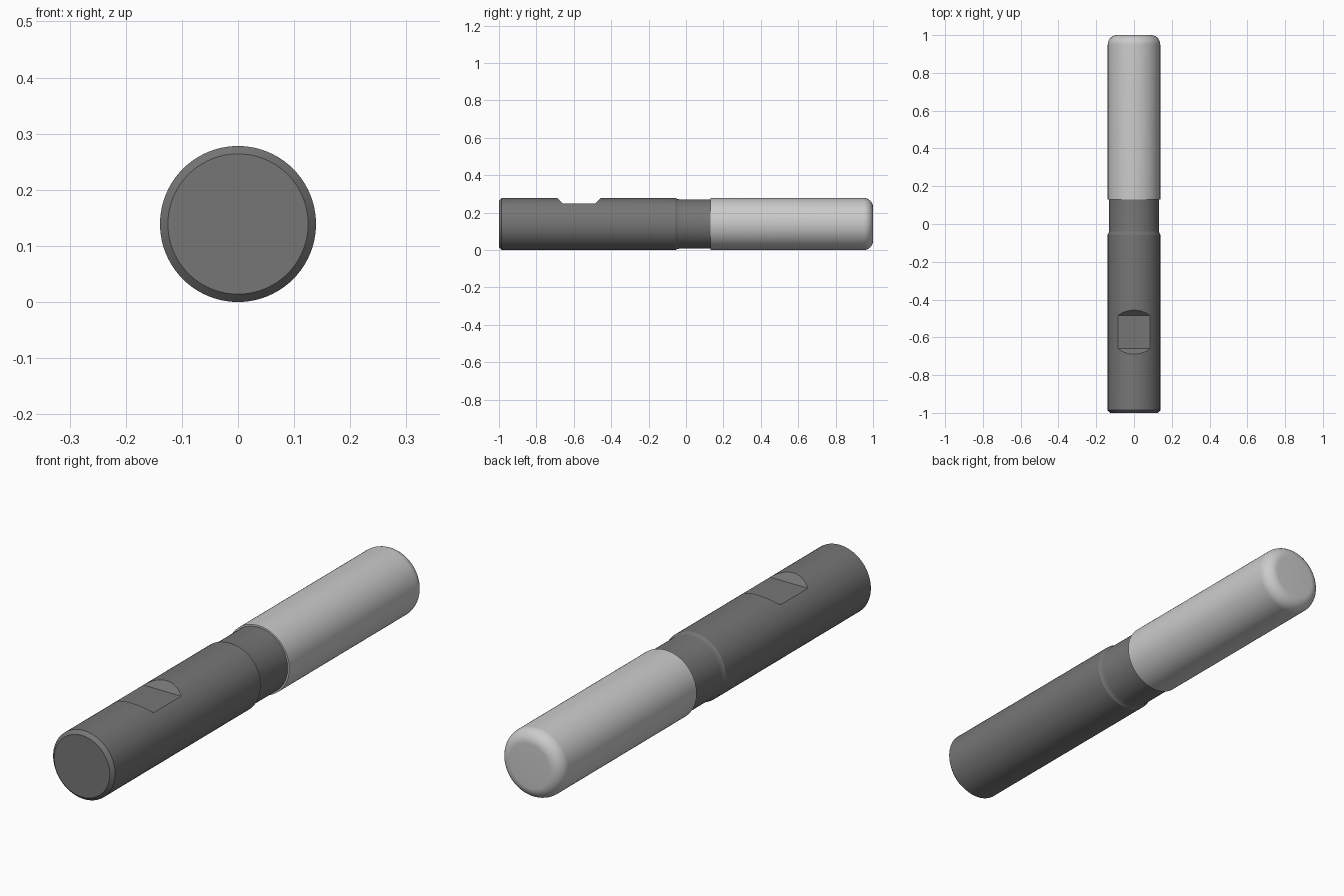
import bpy, bmesh, math

if "Cube" in bpy.data.objects:
    bpy.data.objects.remove(bpy.data.objects["Cube"])

R = 0.139      # main radius, also the axis height
SEGMENTS = 96


def material(name, value):
    mat = bpy.data.materials.new(name)
    mat.diffuse_color = (value, value, value, 1)
    mat.use_nodes = True
    mat.node_tree.nodes["Principled BSDF"].inputs["Base Color"].default_value = mat.diffuse_color
    return mat


def add_object(name, bm, mat=None):
    bmesh.ops.recalc_face_normals(bm, faces=bm.faces)
    mesh = bpy.data.meshes.new(name)
    bm.to_mesh(mesh)
    bm.free()
    obj = bpy.data.objects.new(name, mesh)
    bpy.context.collection.objects.link(obj)
    if mat:
        mesh.materials.append(mat)
    return obj


def turned(name, profile, mat):
    """Closed solid of revolution about the y axis from (y, radius) points."""
    bm = bmesh.new()
    rings = []
    for y, r in profile:
        rings.append([bm.verts.new((r * math.cos(a), y, R + r * math.sin(a)))
                      for a in (2 * math.pi * i / SEGMENTS for i in range(SEGMENTS))])
    for a, b in zip(rings, rings[1:]):
        for i in range(SEGMENTS):
            j = (i + 1) % SEGMENTS
            bm.faces.new((a[i], a[j], b[j], b[i]))
    bm.faces.new(rings[0])
    bm.faces.new(rings[-1])
    return add_object(name, bm, mat)


def smooth(obj):
    bpy.ops.object.select_all(action='DESELECT')
    obj.select_set(True)
    bpy.context.view_layer.objects.active = obj
    bpy.ops.object.shade_smooth_by_angle(angle=math.radians(20))


# Shank with chamfered end and a slimmer neck behind a small step
shank = turned("shank", [(-1, 0.125), (-0.986, R), (-0.055, R), (-0.049, 0.1355),
                         (-0.042, 0.133), (-0.034, 0.132), (0.13, 0.132)],
               material("dark_grey", 0.18))

# Clamping flat: trapezoid notch cut into the top of the shank
bm = bmesh.new()
notch = [(-0.66, 0.249), (-0.485, 0.249), (-0.435, 0.299), (-0.71, 0.299)]
face = bm.faces.new([bm.verts.new((-0.2, y, z)) for y, z in notch])
side = bmesh.ops.extrude_face_region(bm, geom=[face])["geom"]
bmesh.ops.translate(bm, vec=(0.4, 0, 0),
                    verts=[v for v in side if isinstance(v, bmesh.types.BMVert)])
cutter = add_object("flat_cutter", bm)
cutter.hide_render = True
cutter.hide_set(True)
cut = shank.modifiers.new("clamping_flat", 'BOOLEAN')
cut.operation = 'DIFFERENCE'
cut.solver = 'EXACT'
cut.object = cutter
bpy.context.view_layer.objects.active = shank
bpy.ops.object.modifier_apply(modifier=cut.name)
bpy.data.objects.remove(cutter)
smooth(shank)

# Cutting head with a rounded tip
corner = 0.05
tip = [(1 - corner + corner * math.sin(t), R - corner + corner * math.cos(t))
       for t in (math.pi / 2 * i / 12 for i in range(13))]
smooth(turned("cutting_head", [(0.13, R)] + tip, material("light_grey", 0.6)))
